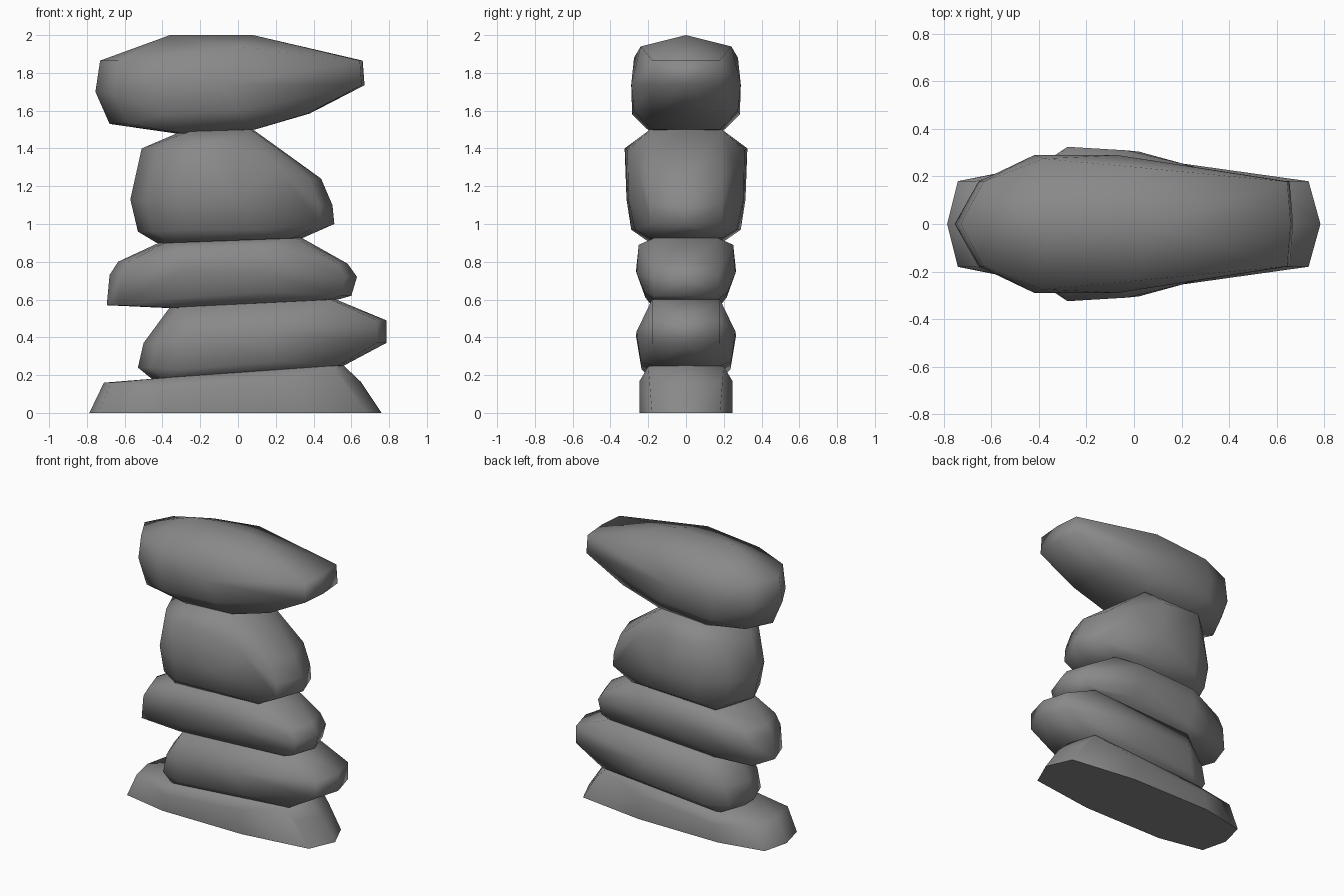
import bpy, bmesh, math

if "Cube" in bpy.data.objects:
    bpy.data.objects.remove(bpy.data.objects["Cube"])

# Dark grey rock
rock = bpy.data.materials.new("dark_rock")
rock.diffuse_color = (.25, .25, .25, 1)
rock.use_nodes = True
rock.node_tree.nodes["Principled BSDF"].inputs["Base Color"].default_value = rock.diffuse_color


def stone(name, outline, shoulder, insets, belly, ridge=()):
    """Hull of a centre outline (x,z), a copy at +-shoulder inset left/right, and mirrored belly points."""
    xs = [p[0] for p in outline]
    mid, half = (min(xs) + max(xs)) / 2, (max(xs) - min(xs)) / 2
    pts = [(x, 0, z) for x, z in list(outline) + list(ridge)]
    for s in (-1, 1):
        pts += [(mid + (x - mid) * (1 - insets[x > mid] / half), s * shoulder, z) for x, z in outline]
        pts += [(x, s * y, z) for x, y, z in belly]
    bm = bmesh.new()
    for p in pts:
        bm.verts.new(p)
    bmesh.ops.remove_doubles(bm, verts=bm.verts[:], dist=0.001)
    bmesh.ops.convex_hull(bm, input=bm.verts[:])
    loose = [v for v in bm.verts if not v.link_faces]
    bmesh.ops.delete(bm, geom=loose, context='VERTS')
    bmesh.ops.recalc_face_normals(bm, faces=bm.faces[:])
    me = bpy.data.meshes.new(name)
    bm.to_mesh(me)
    bm.free()
    me.materials.append(rock)
    me.shade_smooth()
    me.set_sharp_from_angle(angle=math.radians(75))
    ob = bpy.data.objects.new(name, me)
    bpy.context.collection.objects.link(ob)
    return ob


# Base slab
stone("base_stone",
      [(-.787, 0), (-.71, .16), (-.45, .18), (.56, .25), (.65, .165), (.76, 0)],
      .18, (.045, .08),
      [(-.42, .245, 0), (.2, .245, 0), (-.4, .245, .12), (.2, .245, .17), (-.4, .2, .185), (.5, .2, .245)])

# Second stone, leaning right
stone("second_stone",
      [(-.36, .56), (.52, .6), (.785, .49), (.785, .37), (.56, .25), (-.45, .175), (-.53, .24), (-.5, .37)],
      .18, (.07, .05),
      [(-.25, .265, .41), (.15, .262, .43), (-.3, .235, .23), (.2, .24, .27)])

# Third stone, leaning left
stone("third_stone",
      [(-.42, .9), (.34, .925), (.58, .79), (.63, .72), (.6, .62), (.53, .6), (-.37, .555),
       (-.695, .57), (-.68, .73), (-.635, .8)],
      .17, (.06, .06),
      [(-.3, .265, .75), (.15, .262, .74), (-.3, .25, .87), (.15, .25, .89), (-.3, .215, .61), (.2, .22, .64)])

# Fourth stone, the tallest block
stone("fourth_stone",
      [(-.3, 1.49), (.08, 1.5), (.44, 1.24), (.5, 1.1), (.51, 1.0), (.34, .925), (-.43, .9),
       (-.53, .96), (-.57, 1.13), (-.51, 1.4)],
      .19, (.09, .07),
      [(-.28, .325, 1.4), (-.03, .31, 1.39), (.2, .255, 1.3), (-.28, .315, 1.13), (.02, .305, 1.13),
       (-.28, .29, .97), (.1, .27, .97)])

# Cap stone with a peaked top
stone("cap_stone",
      [(-.73, 1.865), (.66, 1.865), (.67, 1.735), (.38, 1.585), (.09, 1.5), (-.3, 1.475),
       (-.68, 1.53), (-.755, 1.7)],
      .178, (.1, .015),
      [(-.38, .275, 1.88), (0, .24, 1.94), (-.42, .29, 1.73), (-.07, .29, 1.74),
       (-.4, .285, 1.58), (0, .275, 1.6)],
      ridge=[(-.36, 2.0), (.08, 2.0)])
